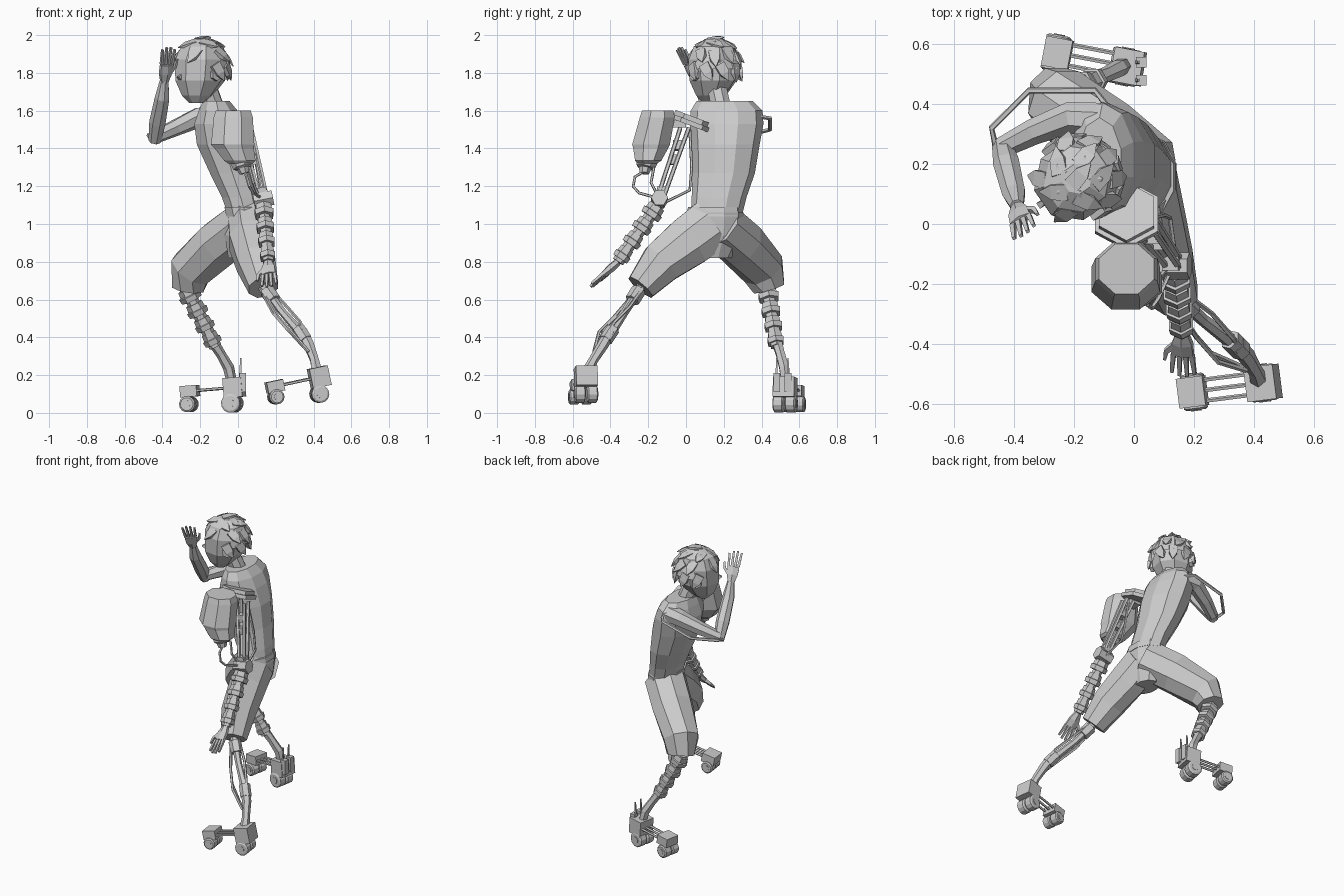
import bpy, bmesh, math, random
from mathutils import Vector as V, Matrix

random.seed(4)
if "Cube" in bpy.data.objects:
    bpy.data.objects.remove(bpy.data.objects["Cube"])

grey = bpy.data.materials.new("plain_grey")
grey.use_nodes = True
grey.diffuse_color = (0.6, 0.6, 0.6, 1)
grey.node_tree.nodes["Principled BSDF"].inputs["Base Color"].default_value = grey.diffuse_color


def finish(name, bm):
    bmesh.ops.recalc_face_normals(bm, faces=bm.faces)
    mesh = bpy.data.meshes.new(name)
    bm.to_mesh(mesh)
    bm.free()
    mesh.materials.append(grey)
    bpy.context.collection.objects.link(bpy.data.objects.new(name, mesh))


def loft(bm, pts, radii, sides=6, ref=(1, 0, 0), level=False):
    """Closed tube through pts; each radius is a number or a (ref, cross) pair."""
    pts = [V(p) for p in pts]
    if not isinstance(radii, (list, tuple)):
        radii = [radii] * len(pts)
    rings = []
    for i, (p, r) in enumerate(zip(pts, radii)):
        t = V((0, 0, 1)) if level else (pts[min(i + 1, len(pts) - 1)] - pts[max(i - 1, 0)]).normalized()
        v = t.cross(V(ref)).normalized()
        u = v.cross(t)
        a, b = r if isinstance(r, tuple) else (r, r)
        angles = [2 * math.pi * (k + 0.5) / sides for k in range(sides)]
        rings.append([bm.verts.new(p + u * a * math.cos(q) + v * b * math.sin(q)) for q in angles])
    for lo, hi in zip(rings, rings[1:]):
        for k in range(sides):
            n = (k + 1) % sides
            bm.faces.new((lo[k], lo[n], hi[n], hi[k]))
    bm.faces.new(rings[0])
    bm.faces.new(rings[-1])


def part(name, pts, radii, sides=6, ref=(1, 0, 0), level=False):
    bm = bmesh.new()
    loft(bm, pts, radii, sides, ref, level)
    finish(name, bm)


def box(bm, centre, size, x_axis=(1, 0, 0), up=(0, 0, 1)):
    x = V(x_axis).normalized()
    y = V(up).cross(x).normalized()
    rot = Matrix((x, y, x.cross(y))).transposed().to_4x4()
    bmesh.ops.create_cube(bm, size=1, matrix=Matrix.Translation(V(centre)) @ rot @ Matrix.Diagonal((*size, 1)))


def segments(name, a, b, count, r, ref=(1, 0, 0)):
    """Jointed limb: chunky barrels on a thin core."""
    bm = bmesh.new()
    a, b = V(a), V(b)
    loft(bm, [a, b], r * 0.6, 6, ref)
    for i in range(count):
        s, e = a.lerp(b, (i + 0.06) / count), a.lerp(b, (i + 0.8) / count)
        w = r * (1 - 0.25 * i / count)
        loft(bm, [s, s.lerp(e, 0.5), s.lerp(e, 0.55), e], [w * 0.85, w * 0.9, w * 1.08, w], 6, ref)
    finish(name, bm)


def hand(name, wrist, tip, side, thumb):
    bm = bmesh.new()
    wrist, tip, side = V(wrist), V(tip), V(side).normalized()
    knuckle = wrist.lerp(tip, 0.5)
    loft(bm, [wrist, wrist.lerp(tip, 0.25), knuckle], [(0.022, 0.02), (0.04, 0.023), (0.043, 0.017)], 6, side)
    for i in range(4):
        k = i - 1.5
        end = tip + side * k * 0.026 - (tip - wrist) * 0.06 * abs(k)
        loft(bm, [knuckle + side * k * 0.021, end], [0.012, 0.008], 4, side)
    loft(bm, [wrist.lerp(tip, 0.15), wrist.lerp(tip, 0.45) + side * thumb * 0.055,
              wrist.lerp(tip, 0.65) + side * thumb * 0.062], [0.016, 0.012, 0.007], 4, side)
    finish(name, bm)


def skate(name, heel, toe, heel_wheel, toe_wheel):
    heel, toe = V(heel), V(toe)
    d = (toe - heel).normalized()
    side = V((-d.y, d.x, 0)).normalized()
    bm = bmesh.new()
    box(bm, heel, (0.1, 0.115, 0.105), d)
    box(bm, toe, (0.09, 0.1, 0.06), d)
    for k in (-1, 0, 1):
        loft(bm, [heel + side * k * 0.035, toe + side * k * 0.035], 0.008, 5, side)
    finish(name + "_frame", bm)
    bm = bmesh.new()
    for (x, z, r), block in ((heel_wheel, heel), (toe_wheel, toe)):
        for k in (-1, 1):
            c = V((x, block.y, z)) + side * k * 0.033
            loft(bm, [c - side * 0.028, c - side * 0.022, c + side * 0.022, c + side * 0.028],
                 [r * 0.8, r, r, r * 0.8], 12, d)
            loft(bm, [c, c + side * k * 0.031], r * 0.45, 8, d)
    finish(name + "_wheels", bm)


# Torso, neck and belt
part("torso",
     [(.04, .16, 1.04), (.015, .175, 1.14), (-.03, .2, 1.27), (-.075, .21, 1.42),
      (-.1, .215, 1.53), (-.105, .215, 1.6), (-.115, .205, 1.65)],
     [(.095, .135), (.105, .145), (.125, .165), (.15, .18), (.138, .195), (.108, .19), (.075, .15)], 10, level=True)
part("neck", [(-.12, .19, 1.6), (-.17, .16, 1.74)], .055, 8)
part("belt", [(.04, .155, 1.04), (.03, .155, 1.09)], [(.107, .15), (.107, .145)], 10, level=True)

# Baggy shorts
part("pelvis", [(.02, .14, .82), (.03, .15, .94), (.04, .16, 1.06)], [(.075, .1), (.105, .155), (.105, .145)], 10, level=True)
part("left_short", [(.045, .14, 1.0), (.06, .02, .91), (.095, -.13, .795), (.135, -.24, .665)],
     [(.105, .15), (.115, .145), (.11, .122), (.085, .085)], 8)
part("right_short", [(.04, .17, 1.0), (-.1, .29, .895), (-.25, .41, .76), (-.265, .44, .66)],
     [.135, .135, .12, .09], 8, ref=(0, 1, 0))

# Head, ears
face = V((-.82, -.57, 0))
across = V((-.57, .82, 0))
head = V((-.19, .15, 1.82))
part("head", [head + face * f + V((0, 0, z)) for f, z in
              ((.04, -.18), (.03, -.14), (.012, -.06), (.005, .05), (0, .12), (0, .16))],
     [(.035, .04), (.085, .08), (.138, .125), (.145, .135), (.115, .11), (.05, .05)], 8, ref=face, level=True)
bm = bmesh.new()
for k in (-1, 1):
    loft(bm, [head + across * k * .09 - V((0, 0, .03)), head + across * k * .14 - V((0, 0, .03))], .032, 6, face)
finish("ears", bm)
bm = bmesh.new()
loft(bm, [head + face * .13 + V((0, 0, -.03)), head + face * .15 + V((0, 0, -.05))], [.008, .016], 4, across)
finish("nose", bm)

# Shaggy hair: a faceted cap with swept spikes
bm = bmesh.new()
bmesh.ops.create_icosphere(bm, subdivisions=2, radius=1)
gone = [v for v in bm.verts if v.co.z < -.35 or (v.co.dot(face) > .25 and v.co.z < .5)]
bmesh.ops.delete(bm, geom=gone, context='VERTS')
roots = [v.co.copy() for v in bm.verts]
for v in bm.verts:
    v.co = head + V((v.co.x * .15, v.co.y * .145, v.co.z * .165)) * random.uniform(.97, 1.06)
finish("hair_cap", bm)
bm = bmesh.new()
for n in roots:
    sweep = -face * .5 - V((0, 0, .9)) + across * random.uniform(-.5, .5)
    if n.dot(face) > .2:
        sweep = face * .5 - V((0, 0, .5)) + across * random.uniform(-.6, .6)
    sweep = (sweep - n * sweep.dot(n)).normalized()
    base = head + V((n.x * .137, n.y * .133, n.z * .155))
    loft(bm, [base - sweep * .03, base + sweep * .025 + n * .008, base + sweep * .07 + n * .014],
         [(.04, .014), (.036, .016), .002], 4, n.cross(sweep))
finish("hair_spikes", bm)

# Raised right arm with its outer brace
part("right_upper_arm", [(-.1, .345, 1.575), (-.21, .355, 1.565), (-.33, .31, 1.51), (-.44, .255, 1.46)],
     [.06, .055, .045, .036], 7, ref=(0, 0, 1))
part("right_forearm", [(-.44, .265, 1.44), (-.425, .2, 1.54), (-.4, .1, 1.67), (-.39, .06, 1.76)],
     [.034, .045, .04, .024], 7)
hand("right_hand", (-.39, .06, 1.75), (-.365, -.035, 1.94), (1, .65, 0), 1)
part("right_arm_brace", [(-.08, .38, 1.57), (-.13, .445, 1.56), (-.35, .445, 1.5), (-.475, .32, 1.47), (-.46, .25, 1.45)],
     .011, 5, ref=(0, 0, 1))

# Shoulder plates and hanging canister
bm = bmesh.new()
tilt = V((0, .38, 1)).normalized()
for offset, r in ((0, .122), (.025, .105)):
    c = V((-.025, .025, 1.52)) + tilt * offset
    loft(bm, [c, c + tilt * .025], r, 6)
box(bm, (-.02, -.06, 1.53), (.07, .12, .04))
finish("shoulder_plates", bm)
part("canister", [(-.025, -.15, 1.6), (-.025, -.152, 1.565), (-.028, -.185, 1.42), (-.02, -.187, 1.4), (.01, -.2, 1.335), (.012, -.205, 1.32)],
     [(.1, .09), (.112, .1), (.124, .108), (.112, .1), (.09, .075), (.07, .055)], 8, level=True)
part("canister_cap", [(.015, -.205, 1.34), (.025, -.215, 1.3), (.027, -.217, 1.295), (.035, -.22, 1.268)],
     [.06, .052, .035, .026], 7)

# Mechanical left arm
top, elbow = V((.04, -.01, 1.51)), V((.135, -.14, 1.13))
bm = bmesh.new()
for dx, dy in ((-.025, -.02), (.03, -.02), (-.025, .025), (.03, .025)):
    loft(bm, [top + V((dx, dy, 0)), elbow + V((dx, dy, 0)) * .7], .012, 5)
for f, s in ((.25, .05), (.45, .035), (.9, .055)):
    box(bm, top.lerp(elbow, f), (s, s, .05), (1, 0, .2))
finish("left_upper_arm_struts", bm)
part("left_elbow", [elbow + V((-.05, 0, -.01)), elbow + V((.05, 0, .01))], .045, 6, ref=(0, 0, 1))
segments("left_forearm", (.135, -.15, 1.1), (.16, -.36, .8), 4, .053)
hand("left_hand", (.16, -.36, .8), (.165, -.51, .665), (1, -.1, .2), -1)
bm = bmesh.new()
for path in ([(.035, -.22, 1.28), (.045, -.27, 1.25), (.06, -.28, 1.2), (.08, -.25, 1.165), (.12, -.16, 1.14)],
             [(.06, -.17, 1.3), (.08, -.185, 1.22), (.1, -.16, 1.17), (.13, -.14, 1.12)],
             [(.06, .02, 1.5), (.1, .03, 1.3), (.12, .02, 1.18), (.14, -.12, 1.11)]):
    loft(bm, path, .008, 5)
finish("arm_hoses", bm)

# Mechanical shins
segments("right_shin", (-.275, .43, .66), (-.12, .48, .35), 4, .057, ref=(0, 1, 0))
part("right_ankle", [(-.135, .48, .38), (-.09, .5, .31), (-.05, .52, .24), (-.03, .53, .15)], [.03, .026, .03, .027], 6, ref=(0, 1, 0))
part("left_shin", [(.13, -.23, .68), (.23, -.32, .54), (.335, -.4, .42), (.35, -.41, .395)], [.026, .021, .026, .026], 6)
bm = bmesh.new()
loft(bm, [(.32, -.385, .445), (.36, -.425, .385)], .036, 6)
loft(bm, [(.15, -.25, .65), (.19, -.285, .595)], .04, 6)
finish("left_shin_joints", bm)
part("left_ankle", [(.34, -.4, .43), (.375, -.44, .36), (.405, -.49, .28), (.42, -.53, .2)], [.03, .03, .025, .034], 6)
bm = bmesh.new()
for off in ((-.045, -.03, 0), (.03, .02, .03), (-.02, -.06, -.02)):
    o = V(off)
    loft(bm, [V((.14, -.23, .66)) + o * .5, V((.23, -.32, .53)) + o, V((.3, -.4, .45)) + o, V((.38, -.47, .33)) + o * .3], .009, 5)
finish("left_shin_rods", bm)

# Wheeled feet with heel spikes
skate("right_skate", (-.02, .525, .135), (-.255, .57, .115), (-.03, .051, .051), (-.26, .046, .043))
skate("left_skate", (.43, -.53, .19), (.195, -.56, .14), (.43, .1, .047), (.2, .085, .04))
bm = bmesh.new()
for y in (.48, .54):
    box(bm, (.025, y, .16), (.035, .035, .1))
    loft(bm, [(.01, y, .15), (.015, y, .29)], [.01, .005], 4)
finish("right_heel_spikes", bm)
